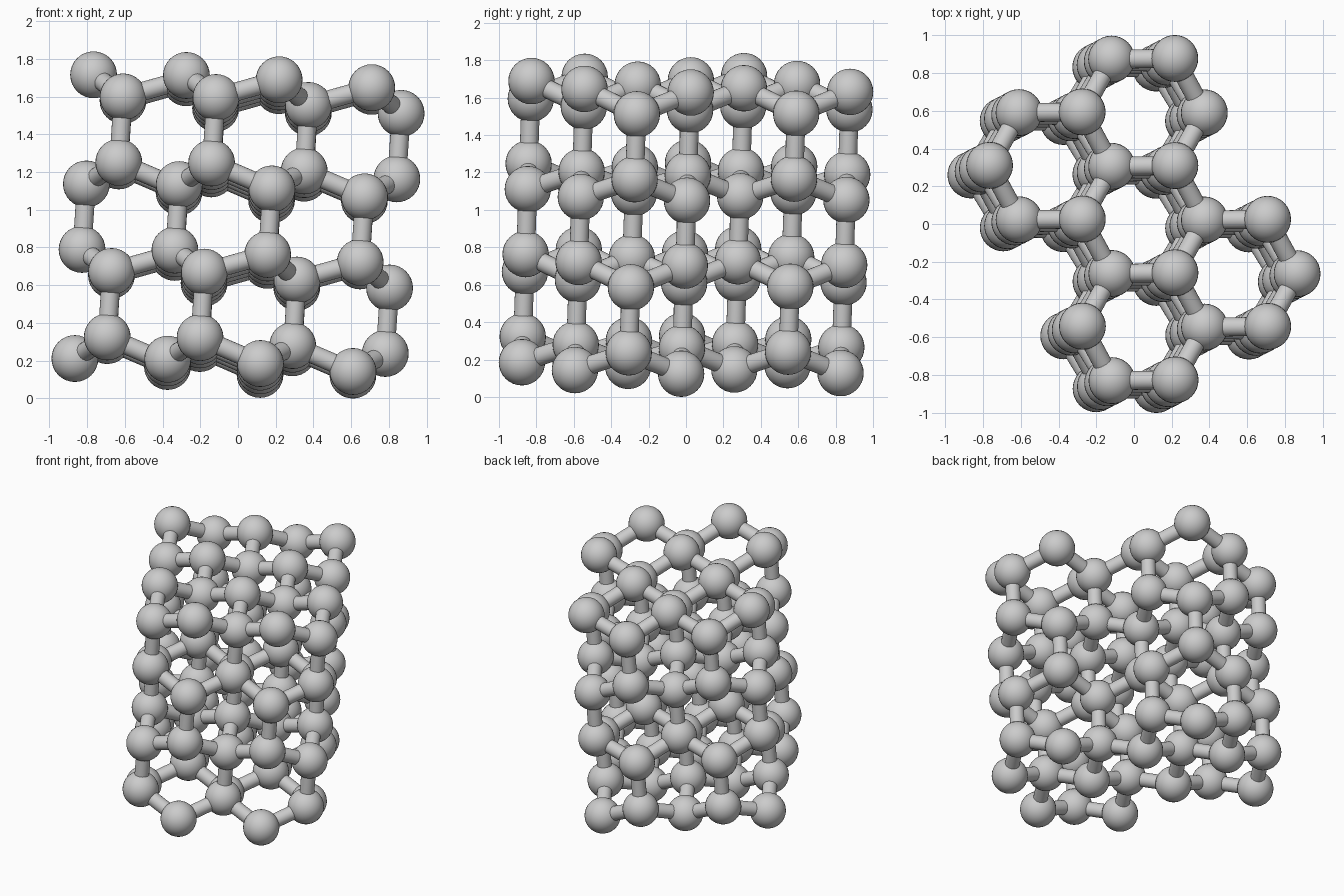
import bpy, bmesh
from math import cos, sin, pi, sqrt
from mathutils import Vector, Matrix

if "Cube" in bpy.data.objects:
    bpy.data.objects.remove(bpy.data.objects["Cube"])

SIDE = 0.328                 # ring side seen from above
BOND = SIDE * 3 / sqrt(8)    # tetrahedral bond length
PUCKER = BOND / 3            # height step inside a layer
LAYERS = 4
BALL_R, ROD_R = 0.124, 0.05

# five rings of the honeycomb: two sublattices, low and high
w, h = 1.5 * SIDE, sqrt(3) * SIDE
rings = [(0, h), (0, 0), (0, -h), (-w, h / 2), (w, -h / 2)]
columns = {}
for cx, cy in rings:
    for k in range(6):
        x, y = cx + SIDE * cos(k * pi / 3), cy + SIDE * sin(k * pi / 3)
        columns[(round(x, 3), round(y, 3))] = (x, y, k % 2)

# stack mirrored puckered layers, then lean the crystal slightly
lean = Vector((0, 0, 1)).rotation_difference(Vector((0.066, 0.034, 1)))
points = []
for layer in range(LAYERS):
    for x, y, odd in columns.values():
        up = PUCKER / 2 if (odd + layer) % 2 == 0 else -PUCKER / 2
        points.append(lean @ Vector((x, y, layer * (BOND + PUCKER) + up)))

# centre on x and y, rest on the floor
lo = Vector([min(p[i] for p in points) for i in range(3)])
hi = Vector([max(p[i] for p in points) for i in range(3)])
shift = Vector(((lo.x + hi.x) / 2, (lo.y + hi.y) / 2, lo.z - BALL_R))
points = [p - shift for p in points]


def finish(bm, name):
    mesh = bpy.data.meshes.new(name)
    bm.to_mesh(mesh)
    bm.free()
    ob = bpy.data.objects.new(name, mesh)
    bpy.context.collection.objects.link(ob)
    bpy.ops.object.select_all(action='DESELECT')
    ob.select_set(True)
    bpy.context.view_layer.objects.active = ob
    bpy.ops.object.shade_smooth_by_angle(angle=pi / 5)


# atoms
bm = bmesh.new()
for p in points:
    bmesh.ops.create_uvsphere(bm, u_segments=32, v_segments=16, radius=BALL_R,
                              matrix=Matrix.Translation(p))
finish(bm, "atoms")

# bonds between nearest neighbours
bm = bmesh.new()
for i, p in enumerate(points):
    for q in points[i + 1:]:
        d = q - p
        if d.length < BOND * 1.1:
            m = Matrix.Translation((p + q) / 2) @ d.to_track_quat('Z', 'Y').to_matrix().to_4x4()
            bmesh.ops.create_cone(bm, cap_ends=True, segments=24, radius1=ROD_R,
                                  radius2=ROD_R, depth=d.length, matrix=m)
finish(bm, "bonds")
